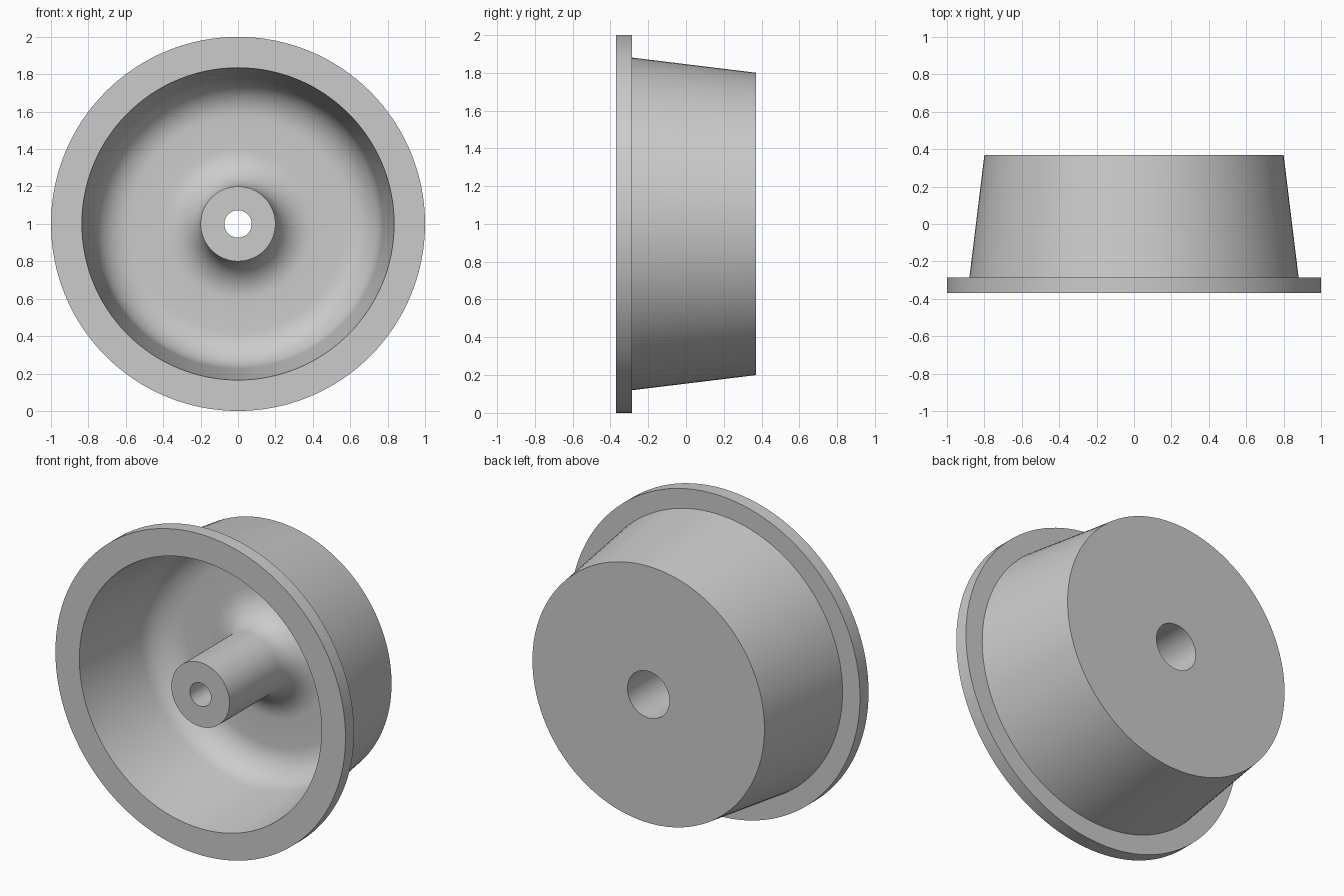
import bpy, bmesh, math
from mathutils import Vector, Matrix

cube = bpy.data.objects.get("Cube")
if cube:
    bpy.data.objects.remove(cube, do_unlink=True)

SEGMENTS = 128
FRONT, BACK, FLOOR = -0.37, 0.37, 0.31
FILLET = 0.2

grey = bpy.data.materials.new("plain_grey")
grey.use_nodes = True
colour = (0.6, 0.6, 0.6, 1)
grey.diffuse_color = colour
grey.node_tree.nodes["Principled BSDF"].inputs["Base Color"].default_value = colour


def arc(radius, y, start, end, steps=12):
    """Points (radius, y) of a rounded corner, angles in degrees."""
    angles = [math.radians(start + (end - start) * i / steps) for i in range(steps + 1)]
    return [(radius + FILLET * math.cos(a), y + FILLET * math.sin(a)) for a in angles]


def lathe(name, profile):
    """Spin a closed (radius, y) profile around the y axis."""
    bm = bmesh.new()
    verts = [bm.verts.new((r, y, 0)) for r, y in profile]
    edges = [bm.edges.new((v, verts[i - 1])) for i, v in enumerate(verts)]
    bmesh.ops.spin(bm, geom=verts + edges, cent=(0, 0, 0), axis=(0, 1, 0),
                   angle=math.tau, steps=SEGMENTS, use_merge=True)
    bmesh.ops.remove_doubles(bm, verts=bm.verts[:], dist=0.0005)
    bmesh.ops.recalc_face_normals(bm, faces=bm.faces[:])
    bmesh.ops.transform(bm, matrix=Matrix.Translation(Vector((0, 0, 1))), verts=bm.verts[:])
    mesh = bpy.data.meshes.new(name)
    bm.to_mesh(mesh)
    bm.free()
    mesh.materials.append(grey)
    obj = bpy.data.objects.new(name, mesh)
    bpy.context.collection.objects.link(obj)
    bpy.ops.object.select_all(action='DESELECT')
    obj.select_set(True)
    bpy.context.view_layer.objects.active = obj
    bpy.ops.object.shade_smooth_by_angle(angle=math.radians(30))
    return obj


# Rim flange, tapered outer wall and flat back
outside = [(0.835, FRONT), (1.0, FRONT), (1.0, -0.285), (0.88, -0.285), (0.80, BACK)]
# Stepped bore, wide at the back and narrow at the front
bore = [(0.145, BACK), (0.145, -0.05), (0.073, -0.05), (0.073, FRONT)]
# Hub blending into the floor, then the floor into the inner wall
hub = [(0.2, FRONT)] + arc(0.2 + FILLET, FLOOR - FILLET, 180, 90)
inner_wall = arc(0.773 - FILLET, FLOOR - FILLET, 90, 7)

lathe("flanged_wheel", outside + bore + hub + inner_wall)
